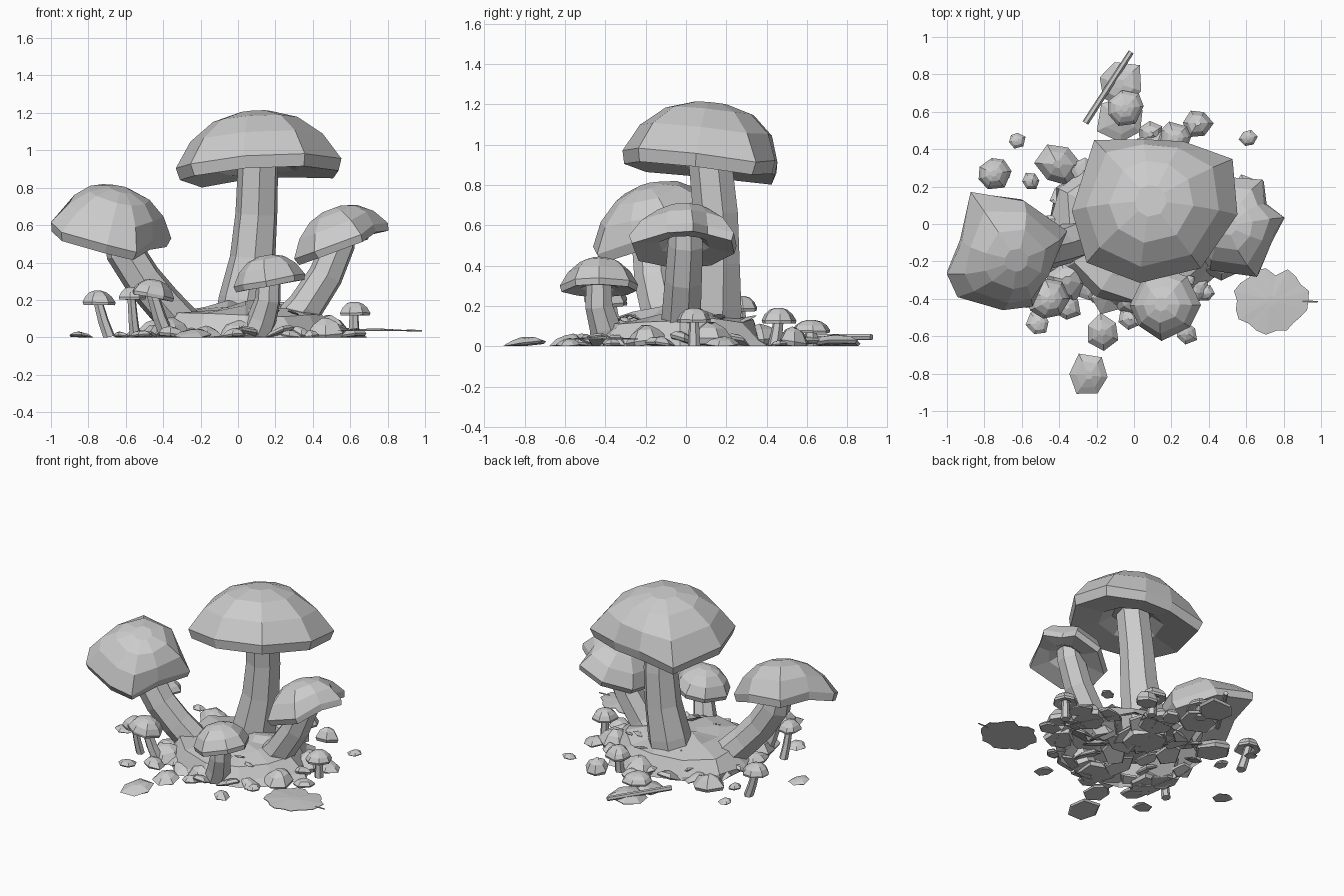
import bpy, bmesh, math, random
from mathutils import Vector

random.seed(11)
if "Cube" in bpy.data.objects:
    bpy.data.objects.remove(bpy.data.objects["Cube"])

UP = Vector((0, 0, 1))
clay = bpy.data.materials.new("clay_grey")
clay.use_nodes = True
clay.diffuse_color = (0.6, 0.6, 0.6, 1)
clay.node_tree.nodes["Principled BSDF"].inputs["Base Color"].default_value = (0.6, 0.6, 0.6, 1)


def skin(name, rings, bottom=True):
    """Bridge equal-length rings of points and close the ends."""
    bm = bmesh.new()
    loops = [[bm.verts.new(p) for p in ring] for ring in rings]
    n = len(loops[0])
    for a, b in zip(loops, loops[1:]):
        for i in range(n):
            j = (i + 1) % n
            bm.faces.new((a[i], a[j], b[j], b[i]))
    if bottom:
        bm.faces.new(loops[0])
    bm.faces.new(loops[-1])
    bmesh.ops.recalc_face_normals(bm, faces=bm.faces)
    mesh = bpy.data.meshes.new(name)
    bm.to_mesh(mesh)
    bm.free()
    obj = bpy.data.objects.new(name, mesh)
    mesh.materials.append(clay)
    bpy.context.collection.objects.link(obj)
    return obj


def polar(angle, r, z=0.0):
    return Vector((r * math.cos(angle), r * math.sin(angle), z))


def even_rim(r, n=8, wobble=0.08):
    return [(360 * i / n + random.uniform(-8, 8), r * random.uniform(1 - wobble, 1 + wobble))
            for i in range(n)]


# Cap cross-section: dome, lip, then the hollow under it
CAP = [(0.2, 1), (0.52, 0.88), (0.81, 0.59), (1, 0.19), (0.96, 0), (0.5, 0.08), (0.3, 0.25)]


def cap(name, center, height, rim, axis=(0, 0, 1)):
    """Faceted dome with an uneven rim given as (angle, radius) corners."""
    rot = UP.rotation_difference(Vector(axis))
    mean = sum(r for _, r in rim) / len(rim)
    rings = []
    for pr, pz in CAP:
        ring = []
        for deg, r in rim:
            t = pr ** 3
            radius = pr * (mean * (1 - t) + r * t)
            droop = (r - mean) * 0.3 * t
            p = polar(math.radians(deg), radius, pz * height - droop)
            ring.append(Vector(center) + rot @ p)
        rings.append(ring)
    return skin(name, rings)


def stem(name, path, radii, n=7):
    """Tapered polygonal tube along a bent path, cut flat at the ground."""
    pts = [Vector(p) for p in path]
    rings = []
    for i, p in enumerate(pts):
        tangent = pts[min(i + 1, len(pts) - 1)] - pts[max(i - 1, 0)]
        rot = UP.rotation_difference(tangent.normalized())
        ring = [p + rot @ polar(math.tau * k / n + 0.3, radii[i]) for k in range(n)]
        rings.append([Vector((q.x, q.y, max(q.z, 0))) for q in ring])
    return skin(name, rings)


def rock(name, x, y, r, h, z=0.0, n=6, tilt=0.0):
    """Squat uneven stone, optionally leaning, resting on the ground."""
    spin, lean = random.uniform(0, 6), random.uniform(0, 6)
    wob = [random.uniform(0.82, 1.18) for _ in range(n)]
    rings = []
    for pr, pz in ((0.9, 0), (1, 0.25), (0.65, 0.75), (0.2, 1)):
        ring = []
        for k in range(n):
            a = spin + math.tau * k / n
            p = polar(a, r * pr * wob[k], z + h * pz * random.uniform(0.85, 1))
            p.z = max(0, p.z + tilt * r * pr * math.cos(a - lean))
            ring.append(p + Vector((x, y, 0)))
        rings.append(ring)
    return skin(name, rings)


def small_mushroom(name, x, y, top, r, foot=(0, 0), axis=(0, 0, 1)):
    h = min(0.85 * r, 0.5 * top)
    fx, fy = x + foot[0], y + foot[1]
    stem(name + "_stem", [(fx, fy, 0), ((x + fx) / 2, (y + fy) / 2, top * 0.35), (x, y, top - h * 0.7)],
         [r * 0.38, r * 0.33, r * 0.28], 6)
    cap(name + "_cap", (x, y, top - h), h, even_rim(r, 7), axis)


# Tall mushroom
stem("tall_stem", [(0.01, 0.13, 0), (0.04, 0.14, 0.2), (0.08, 0.15, 0.42), (0.1, 0.15, 0.66), (0.11, 0.12, 0.95)],
     [0.15, 0.145, 0.125, 0.115, 0.11])
cap("tall_cap", (0.11, 0.09, 0.865), 0.342,
    [(-6, .45), (31, .49), (65, .38), (98, .36), (132, .48), (183, .44), (220, .47), (260, .42), (307, .42)],
    (-0.06, 0.1, 1))

# Left-leaning mushroom
stem("outer_stem", [(-0.29, -0.08, 0.06), (-0.4, -0.12, 0.18), (-0.51, -0.15, 0.31), (-0.605, -0.16, 0.46),
                    (-0.63, -0.16, 0.58)], [0.11, 0.105, 0.105, 0.105, 0.09])
cap("outer_cap", (-0.69, -0.12, 0.535), 0.275,
    [(15, .34), (73, .28), (123, .38), (168, .26), (202, .35), (225, .37), (268, .34), (295, .36), (330, .26)],
    (0.24, -0.28, 1))

# Right-leaning mushroom
stem("side_stem", [(0.25, -0.02, 0.03), (0.36, -0.02, 0.16), (0.47, -0.01, 0.33), (0.54, 0, 0.5), (0.55, 0, 0.58)],
     [0.115, 0.1, 0.095, 0.09, 0.085])
cap("side_cap", (0.575, -0.01, 0.485), 0.215,
    [(10, .26), (38, .19), (62, .28), (105, .27), (150, .28), (190, .285), (235, .29), (290, .29), (335, .2)],
    (-0.37, 0, 1))

# Short front mushroom
stem("front_stem", [(0.1, -0.385, 0.02), (0.13, -0.4, 0.1), (0.16, -0.43, 0.2), (0.165, -0.43, 0.32)],
     [0.085, 0.08, 0.07, 0.065])
cap("front_cap", (0.175, -0.43, 0.275), 0.165, even_rim(0.19, 8, 0.06), (-0.18, 0, 1))

# Tiny mushrooms round the edge
for i, args in enumerate([
        (-0.75, 0.27, 0.25, 0.09, (0.06, 0)), (-0.46, -0.4, 0.31, 0.115, (0.08, 0.03), (0.2, 0, 1)),
        (-0.57, -0.37, 0.27, 0.08, (0.02, 0.04)), (0.22, 0.46, 0.19, 0.09, (0, -0.02)),
        (0.62, 0.04, 0.19, 0.085), (-0.05, 0.62, 0.13, 0.1)]):
    small_mushroom(f"tiny_mushroom_{i + 1}", *args)

# Craggy mound with sloping sides, open underneath
sides = 12
wob = [random.uniform(0.92, 1.08) for _ in range(sides)]
mound = []
for pr, z in ((1.06, 0), (1, 0.04), (0.84, 0.125), (0.52, 0.16), (0.2, 0.185)):
    ring = []
    for k in range(sides):
        p = polar(math.tau * k / sides, pr * wob[k] * random.uniform(0.92, 1.08))
        ring.append((0.04 + p.x * 0.49, -0.03 + p.y * 0.42, z * random.uniform(0.75, 1.1)))
    mound.append(ring)
skin("mound", mound, bottom=False)

# Separate stones
for i, (x, y, r, h) in enumerate([
        (-0.17, -0.58, .095, .06), (-0.24, -0.81, .12, .045), (-0.51, -0.53, .06, .04), (0.28, -0.58, .06, .04),
        (0.38, -0.37, .045, .04), (-0.55, 0.23, .05, .04), (-0.63, 0.45, .045, .03), (-0.41, 0.32, .12, .1),
        (0.34, 0.54, .08, .1), (0.61, 0.46, .045, .03), (-0.08, 0.75, .13, .06), (-0.84, -0.1, .07, .03),
        (0.09, 0.48, .07, .07), (0.62, -0.12, .08, .05), (-0.02, -0.5, .07, .05), (-0.36, -0.44, .08, .06),
        (-0.06, 0.56, .13, .05), (0.6, 0.18, .08, .05), (-0.42, -0.18, .1, .07), (-0.36, -0.3, .12, .11),
        (0.47, -0.2, .1, .11), (0.48, 0.12, .11, .12), (0, -0.4, .12, .1), (0.1, 0.36, .12, .11)]):
    rock(f"stone_{i + 1}", x, y, r, h, tilt=0.15)

# Leaning rubble: a ring round the mound and a heap inside it
for i in range(16):
    p = polar(math.tau * i / 16 + random.uniform(-0.1, 0.1), random.uniform(0.9, 1.05))
    rock(f"rubble_{i + 1}", 0.03 + p.x * 0.48, -0.03 + p.y * 0.43, random.uniform(.06, .1),
         random.uniform(.03, .06), 0.01, 5, 0.45)
for i in range(16):
    p = polar(i * 2.4, 0.8 * math.sqrt((i + 0.5) / 16))
    rock(f"core_stone_{i + 1}", 0.03 + p.x * 0.47, -0.03 + p.y * 0.42, random.uniform(.08, .11),
         0.05, 0.03, 5, 0.5)

# Loose chips on the mound
for i in range(14):
    p = polar(random.uniform(0, math.tau), random.uniform(0.5, 0.85))
    rock(f"chip_{i + 1}", 0.05 + p.x * 0.47, -0.03 + p.y * 0.42, random.uniform(.03, .055), 0.012,
         0.17 - 0.05 * p.length, 5, 0.4)

# Flat fallen leaf with a wavy, notched edge and a stalk
edge = [polar(math.tau * k / 22, 0.197 + 0.014 * math.sin(k * 2.1)) for k in range(22)]
edge[5] *= 0.84
edge[19] *= 0.86
skin("fallen_leaf", [[(0.735 + p.x * s, -0.41 + p.y * 0.88 * s, z) for p in edge]
                     for s, z in ((1, 0.033), (1, 0.037), (0.15, 0.047))])
stem("leaf_stalk", [(0.9, -0.415, 0.036), (0.985, -0.415, 0.036)], [0.006, 0.004], 5)

# Fallen twig
stem("twig", [(-0.26, 0.54, 0.045), (-0.015, 0.92, 0.045)], [0.018, 0.016], 6)
